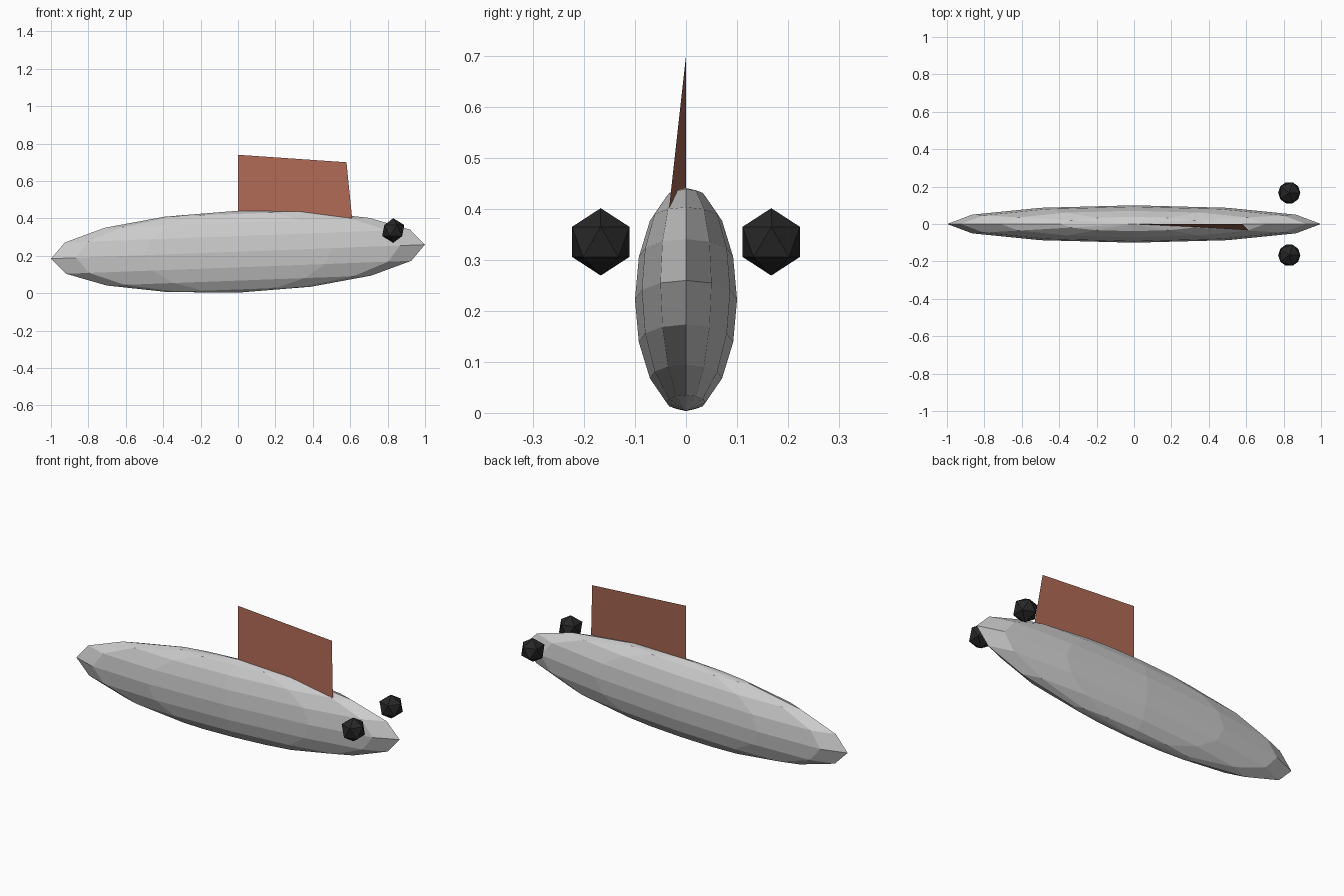
import bpy
from math import radians

if "Cube" in bpy.data.objects:
    bpy.data.objects.remove(bpy.data.objects["Cube"])


def paint(obj, name, rgb):
    mat = bpy.data.materials.new(name)
    mat.diffuse_color = (*rgb, 1)
    mat.use_nodes = True
    mat.node_tree.nodes["Principled BSDF"].inputs["Base Color"].default_value = mat.diffuse_color
    obj.data.materials.append(mat)


# Hull: flattened low-poly ellipsoid, tail slightly raised
bpy.ops.mesh.primitive_uv_sphere_add(segments=12, ring_count=8, radius=1,
                                     location=(0, 0, 0.222),
                                     rotation=(0, radians(-2.15), 0))
hull = bpy.context.object
hull.name = "hull"
hull.scale = (1, 0.1, 0.2185)

# Fin: single thin sheet, its lower rear corner bent to one side
mesh = bpy.data.meshes.new("fin")
mesh.from_pydata([(0, 0, 0.44), (0.61, -0.033, 0.402), (0.58, 0, 0.70), (0, 0, 0.74)],
                 [], [(0, 1, 2, 3)])
fin = bpy.data.objects.new("fin", mesh)
bpy.context.collection.objects.link(fin)
paint(fin, "fin_red", (0.42, 0.14, 0.09))

# Pair of floating pods beside the tail
for side, label in ((-1, "front"), (1, "back")):
    bpy.ops.mesh.primitive_ico_sphere_add(subdivisions=1, radius=0.066,
                                          location=(0.83, side * 0.167, 0.335))
    pod = bpy.context.object
    pod.name = label + "_pod"
    paint(pod, "pod_black", (0.02, 0.02, 0.02))
